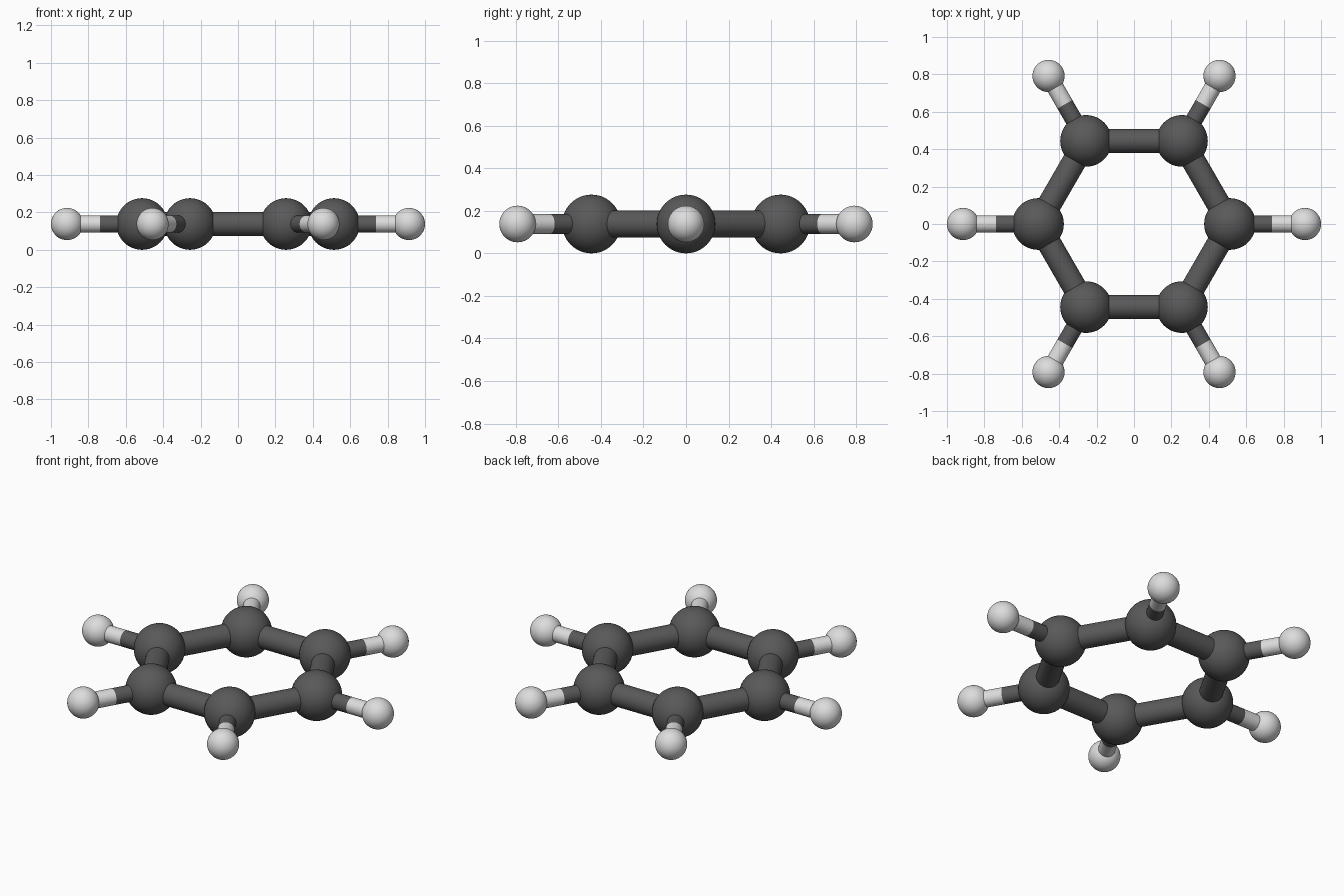
import bpy, math
from mathutils import Vector

if "Cube" in bpy.data.objects:
    bpy.data.objects.remove(bpy.data.objects["Cube"])

Z = 0.138            # height of the ring plane
RING, OUTER = 0.513, 0.914   # distance of dark and light atoms from the centre
SPLIT = 0.739        # where the outer bonds change colour


def material(name, value):
    m = bpy.data.materials.new(name)
    m.diffuse_color = (value, value, value, 1)
    m.use_nodes = True
    m.node_tree.nodes["Principled BSDF"].inputs["Base Color"].default_value = m.diffuse_color
    return m


dark = material("dark grey", 0.10)
light = material("light grey", 0.72)


def finish(name, mat):
    ob = bpy.context.object
    ob.name = name
    ob.data.materials.append(mat)
    bpy.ops.object.shade_smooth_by_angle(angle=math.radians(40))


def atom(name, p, r, mat):
    bpy.ops.mesh.primitive_uv_sphere_add(segments=48, ring_count=24, radius=r, location=p)
    finish(name, mat)


def rod(name, a, b, r, mat):
    d = b - a
    bpy.ops.mesh.primitive_cylinder_add(vertices=32, radius=r, depth=d.length,
                                        location=(a + b) / 2,
                                        rotation=d.to_track_quat('Z', 'Y').to_euler())
    finish(name, mat)


def polar(r, i):
    a = math.radians(60 * i)
    return Vector((r * math.cos(a), r * math.sin(a), Z))


for i in range(6):
    # ring atom and the bond to its neighbour
    atom(f"ring_atom_{i}", polar(RING, i), 0.138, dark)
    rod(f"ring_bond_{i}", polar(RING, i), polar(RING, i + 1), 0.064, dark)
    # outer atom with its two-tone bond
    atom(f"outer_atom_{i}", polar(OUTER, i), 0.086, light)
    rod(f"outer_bond_inner_half_{i}", polar(RING, i), polar(SPLIT, i), 0.046, dark)
    rod(f"outer_bond_outer_half_{i}", polar(SPLIT, i), polar(OUTER, i), 0.046, light)
